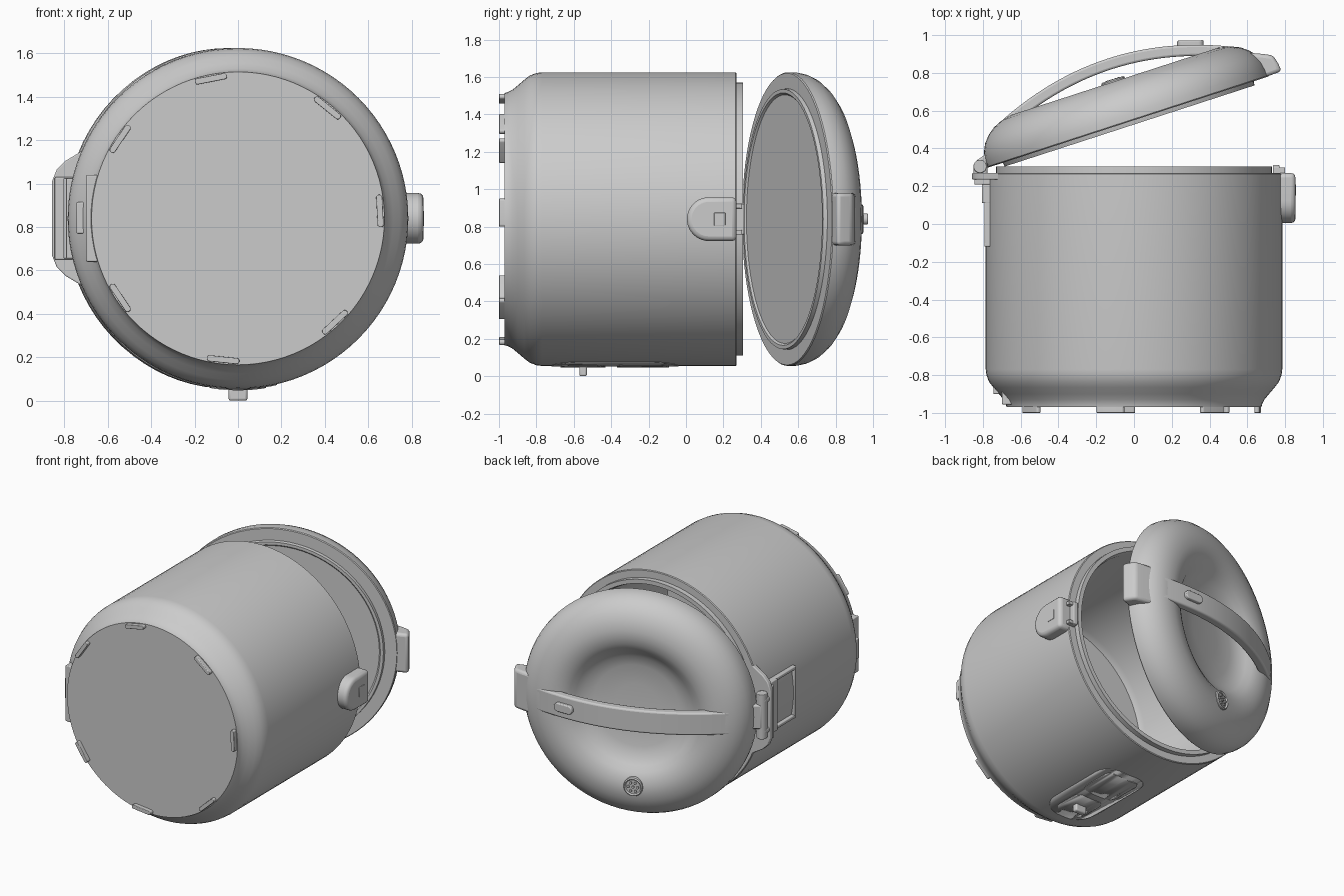
import bpy, bmesh
from math import sin, cos, pi, radians
from mathutils import Matrix

if "Cube" in bpy.data.objects:
    bpy.data.objects.remove(bpy.data.objects["Cube"])

BODY = Matrix.Translation((0, 0, 0.84))                      # pot axis runs along y
LID = Matrix.Translation((-0.03, 0.54, 0.84)) @ Matrix.Rotation(radians(18), 4, 'Z')


def finish(name, bm, frame, bevel=0, seg=3):
    bmesh.ops.remove_doubles(bm, verts=bm.verts, dist=1e-5)
    bmesh.ops.recalc_face_normals(bm, faces=bm.faces)
    me = bpy.data.meshes.new(name)
    bm.to_mesh(me)
    bm.free()
    ob = bpy.data.objects.new(name, me)
    bpy.context.collection.objects.link(ob)
    ob.matrix_world = frame
    if bevel:
        m = ob.modifiers.new("bevel", 'BEVEL')
        m.width, m.segments, m.limit_method = bevel, seg, 'ANGLE'
        m.angle_limit = radians(40)
    bpy.ops.object.select_all(action='DESELECT')
    ob.select_set(True)
    bpy.context.view_layer.objects.active = ob
    bpy.ops.object.shade_smooth_by_angle(angle=radians(32))
    return ob


def lathe(name, profile, frame, n=80):
    """Spin (radius, y) points about the local y axis."""
    bm = bmesh.new()
    vs = [bm.verts.new((r, y, 0)) for r, y in profile]
    es = [bm.edges.new(p) for p in zip(vs, vs[1:])]
    bmesh.ops.spin(bm, geom=vs + es, cent=(0, 0, 0), axis=(0, 1, 0), angle=2 * pi, steps=n)
    return finish(name, bm, frame)


def prism(name, pts, lo, hi, axis, frame, bevel=0):
    """Extrude a 2D outline along one local axis."""
    place = {'x': lambda a, b, h: (h, a, b), 'y': lambda a, b, h: (a, h, b),
             'z': lambda a, b, h: (a, b, h)}[axis]
    bm = bmesh.new()
    a = [bm.verts.new(place(*p, lo)) for p in pts]
    b = [bm.verts.new(place(*p, hi)) for p in pts]
    bm.faces.new(a)
    bm.faces.new(b)
    for i in range(len(pts)):
        j = (i + 1) % len(pts)
        bm.faces.new((a[i], a[j], b[j], b[i]))
    return finish(name, bm, frame, bevel)


def rrect(cx, cy, w, h, r, n=6):
    out = []
    for k, (sx, sy) in enumerate(((1, 1), (-1, 1), (-1, -1), (1, -1))):
        for i in range(n + 1):
            t = pi / 2 * (k + i / n)
            out.append((cx + sx * (w / 2 - r) + r * cos(t), cy + sy * (h / 2 - r) + r * sin(t)))
    return out


def box(name, x, y, z, frame, bevel=0.006):
    pts = [(x[0], y[0]), (x[1], y[0]), (x[1], y[1]), (x[0], y[1])]
    return prism(name, pts, z[0], z[1], 'z', frame, bevel)


# Hollow cooker body with foot chamfer and raised inner rim
lathe("cooker_body", [
    (0, -0.97), (0.675, -0.97), (0.678, -0.955), (0.69, -0.93), (0.715, -0.9), (0.745, -0.865),
    (0.768, -0.835), (0.781, -0.80), (0.785, -0.77), (0.785, 0.265), (0.78, 0.27),
    (0.73, 0.27), (0.73, 0.305), (0.70, 0.305), (0.69, 0.27), (0.69, -0.70), (0.67, -0.74),
    (0, -0.74)], BODY, 96)

# Feet around the base
for k, deg in enumerate((3, 51, 101, 146, 214, 264, 313)):
    t = radians(deg)
    pts = [(0.655 * cos(t) + a * cos(t) - b * sin(t), 0.655 * sin(t) + a * sin(t) + b * cos(t))
           for a, b in rrect(0, 0, 0.028, 0.15, 0.013)]
    prism(f"foot_{k}", pts, -1.0, -0.96, 'y', BODY, 0.004)

# Power inlet housing at the lower left
box("inlet_housing", (-0.70, -0.6), (-0.955, -0.86), (-0.2, 0.2), BODY)
box("inlet_socket", (-0.745, -0.62), (-0.90, -0.8), (-0.07, 0.075), BODY)

# Control panel plates, trimmed to follow the curved wall
def curved_plate(name, outline, radius):
    plate = prism(name, outline, -0.83, -0.74, 'z', BODY)
    cut = lathe(name + "_cutter", [(0, -0.96), (radius, -0.96), (radius, 0.26), (0, 0.26)], BODY, 96)
    cut.hide_render = True
    cut.hide_set(True)
    cut.display_type = 'WIRE'
    m = plate.modifiers.new("trim", 'BOOLEAN')
    m.operation, m.object, m.solver = 'INTERSECT', cut, 'EXACT'


curved_plate("control_panel", rrect(0, -0.38, 0.36, 0.68, 0.13), 0.789)
curved_plate("switch_plate", rrect(0, -0.55, 0.22, 0.24, 0.05), 0.793)
curved_plate("label_plate", rrect(0, -0.23, 0.26, 0.28, 0.05), 0.793)
box("switch_lever", (-0.043, 0.043), (-0.57, -0.53), (-0.84, -0.77), BODY, 0.01)

# Front latch button: D-shaped dome with hook
d_shape = [(0.27, -0.117), (0.27, 0.117)] + [
    (0.122 + 0.117 * cos(pi / 2 + pi * i / 20), 0.117 * sin(pi / 2 + pi * i / 20)) for i in range(21)]
prism("latch_button", d_shape, 0.74, 0.855, 'x', BODY, 0.025)
box("latch_inset", (0.84, 0.858), (0.15, 0.21), (-0.035, 0.035), BODY, 0.003)
for s in (-1, 1):
    box("latch_hook_side", (0.735, 0.80), (0.25, 0.30), (s * 0.07 - 0.013, s * 0.07 + 0.013), BODY, 0.004)
box("latch_hook", (0.735, 0.77), (0.25, 0.312), (-0.082, 0.082), BODY)

# Hinge flange and drip collector frame on the left side
half = [(-0.68, 0.36), (-0.72, 0.31), (-0.795, 0.265), (-0.835, 0.225), (-0.857, 0.17)]
prism("hinge_flange", half + [(a, -b) for a, b in reversed(half)], 0.235, 0.27, 'y', BODY, 0.006)
box("hinge_support", (-0.845, -0.72), (0.208, 0.24), (-0.19, 0.19), BODY)
box("collector_top", (-0.805, -0.72), (0.11, 0.21), (-0.185, 0.185), BODY)
box("collector_bottom", (-0.792, -0.72), (-0.12, -0.095), (-0.185, 0.185), BODY)
for s in (-1, 1):
    box("collector_side", (-0.792, -0.72), (-0.12, 0.12), (s * 0.173 - 0.012, s * 0.173 + 0.012), BODY)
    box("hinge_ear", (-0.85, -0.775), (0.25, 0.325), (s * 0.11 - 0.02, s * 0.11 + 0.02), BODY, 0.015)

# Hinge barrel and arm belonging to the lid
barrel = [(-0.815 + 0.035 * cos(pi * i / 10), 0.305 + 0.035 * sin(pi * i / 10)) for i in range(20)]
prism("hinge_barrel", barrel, -0.16, 0.16, 'z', BODY, 0.004)
prism("hinge_arm", [(-0.825, 0.275), (-0.74, 0.315), (-0.66, 0.36), (-0.72, 0.43), (-0.77, 0.38),
                    (-0.835, 0.335)], -0.085, 0.085, 'z', BODY, 0.01)

# Tilted lid: puffed ring with a sunken centre, plus seal and inner plate below
lathe("lid", [
    (0, 0), (0.78, 0), (0.785, 0.006), (0.785, 0.04), (0.776, 0.085), (0.757, 0.125), (0.725, 0.163),
    (0.685, 0.193), (0.635, 0.215), (0.58, 0.227), (0.53, 0.227), (0.48, 0.215), (0.44, 0.195),
    (0.405, 0.165), (0.36, 0.135), (0.29, 0.115), (0.15, 0.105), (0, 0.103)], LID, 80)
lathe("lid_seal", [(0.70, 0.01), (0.695, -0.022), (0.675, -0.022), (0.665, -0.012), (0, -0.012)], LID, 80)

# Lid catch opposite the hinge
prism("lid_catch", [(0.70, 0), (0.856, 0.005), (0.85, 0.05), (0.838, 0.098), (0.79, 0.122), (0.70, 0.16)],
      -0.14, 0.14, 'z', LID, 0.02)

# Arched carrying handle with release button
N = 28
us = [-0.66 + 1.32 * i / N for i in range(N + 1)]
top = [(u, 0.353 - 0.15 * (u / 0.66) ** 2) for u in us]
under = [(u * 0.99, n - 0.06) for u, n in reversed(top)]
prism("carry_handle", top + under, -0.08, 0.08, 'z', LID, 0.012)
button = prism("handle_button", rrect(0, 0, 0.14, 0.06, 0.028), -0.03, 0.02, 'y',
               LID @ Matrix.Translation((0.44, 0.29, 0)) @ Matrix.Rotation(radians(-17), 4, 'Z'), 0.006)

# Steam vent with small raised studs
VENT = LID @ Matrix.Translation((-0.01, 0.215, -0.53))
lathe("steam_vent", [(0, -0.02), (0.065, -0.02), (0.065, 0.018), (0.058, 0.025), (0.05, 0.016),
                     (0, 0.016)], VENT, 32)
for k in range(7):
    r = 0 if k == 6 else 0.032
    lathe(f"vent_stud_{k}", [(0.009, 0.01), (0.009, 0.026), (0, 0.028)],
          VENT @ Matrix.Translation((r * cos(k * pi / 3), 0, r * sin(k * pi / 3))), 10)
